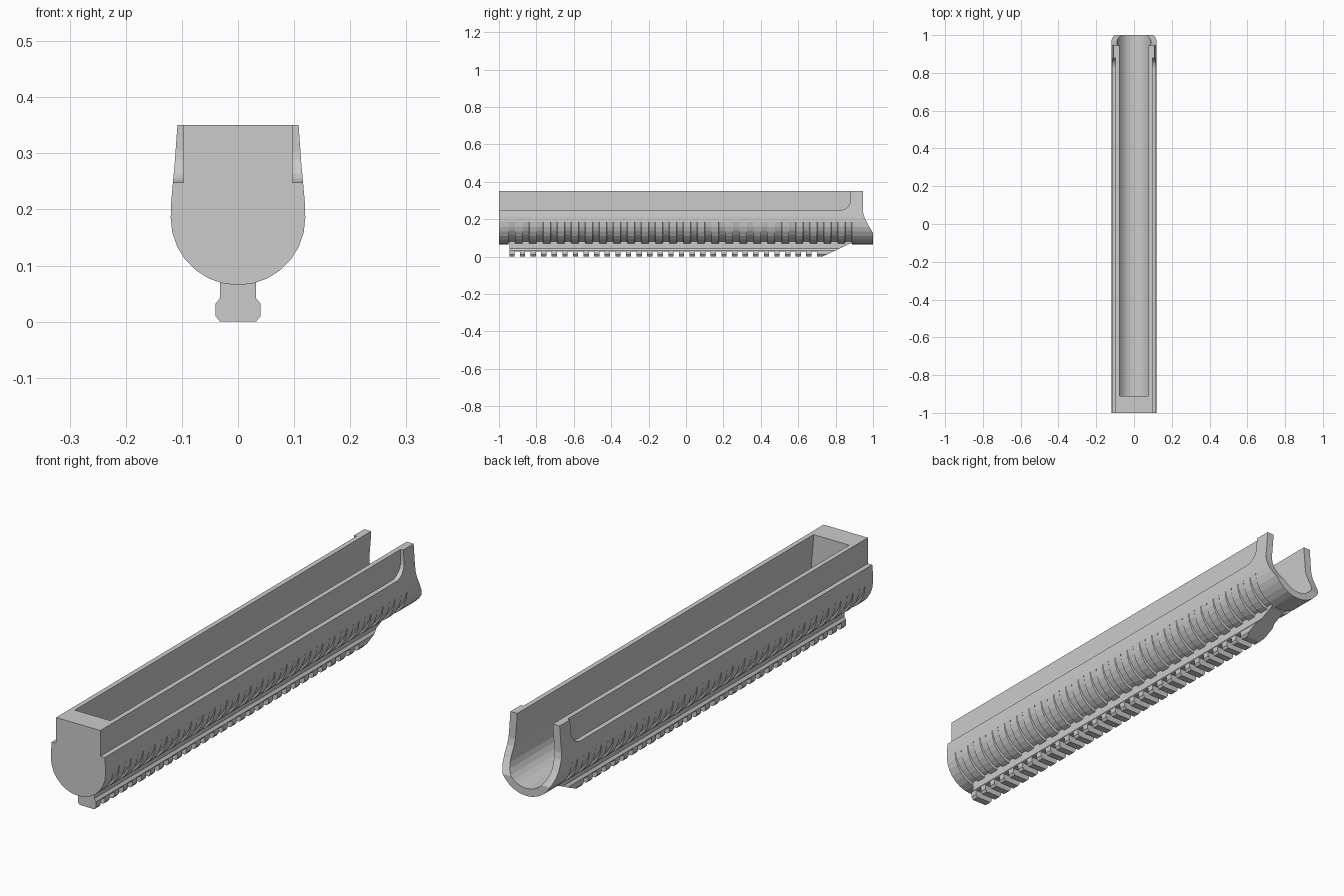
import bpy, bmesh
from math import sin, cos, pi

cube = bpy.data.objects.get("Cube")
if cube:
    bpy.data.objects.remove(cube, do_unlink=True)

grey = bpy.data.materials.new("light grey")
grey.use_nodes = True
grey.diffuse_color = (0.6, 0.6, 0.6, 1)
grey.node_tree.nodes["Principled BSDF"].inputs["Base Color"].default_value = (0.6, 0.6, 0.6, 1)


def loft(bm, rings):
    """Skin a list of matching closed outlines and cap both ends."""
    rows = [[bm.verts.new(p) for p in ring] for ring in rings]
    for a, b in zip(rows, rows[1:]):
        for i in range(len(a)):
            j = (i + 1) % len(a)
            bm.faces.new((a[i], a[j], b[j], b[i]))
    bm.faces.new(rows[0])
    bm.faces.new(rows[-1])


def finish(bm, name):
    bmesh.ops.recalc_face_normals(bm, faces=bm.faces)
    mesh = bpy.data.meshes.new(name)
    bm.to_mesh(mesh)
    bm.free()
    mesh.materials.append(grey)
    obj = bpy.data.objects.new(name, mesh)
    bpy.context.collection.objects.link(obj)
    return obj


def along_y(pts, y):
    return [(x, y, z) for x, z in pts]


def along_x(pts, x):
    return [(x, y, z) for y, z in pts]


def prism(name, pts, place, spans):
    bm = bmesh.new()
    for a, b in spans:
        loft(bm, [place(pts, a), place(pts, b)])
    return finish(bm, name)


def cut(obj, cutter):
    mod = obj.modifiers.new("cut", "BOOLEAN")
    mod.operation = "DIFFERENCE"
    mod.solver = "EXACT"
    mod.object = cutter
    cutter.hide_render = True
    bpy.context.view_layer.objects.active = obj
    bpy.ops.object.modifier_apply(modifier=mod.name)
    bpy.data.objects.remove(cutter, do_unlink=True)


def mirrored(half):
    return half + [(-x, z) for x, z in reversed(half)]


def u_outline(top, radius, centre, dip=0):
    """Rounded trough outline; dip sinks the lower surface into a groove."""
    arc = []
    steps = 14
    for i in range(steps + 1):
        a = pi * i / steps
        r = radius - dip * min(1, 1.4 * sin(a))
        arc.append((r * cos(a), centre - r * sin(a)))
    return top + arc + [(-x, z) for x, z in reversed(top)]


# Handguard shell with crescent finger grooves around the underside
shell_top = [(0.108, 0.35), (0.113, 0.28), (0.119, 0.215)]
plain = u_outline(shell_top, 0.12, 0.185)
groove = u_outline(shell_top, 0.12, 0.185, 0.01)
rings = [along_y(plain, -1)]
for i in range(25):
    y = -0.95 + 0.075 * i
    for outline, offset in ((plain, 0), (groove, 0.002), (groove, 0.035), (plain, 0.037)):
        rings.append(along_y(outline, y + offset))
rings.append(along_y(plain, 1))
bm = bmesh.new()
loft(bm, rings)
shell = finish(bm, "handguard_shell")

# Inner channel, closed at the front and open at the back
channel = u_outline([(0.077, 0.4), (0.078, 0.34), (0.088, 0.22)], 0.09, 0.185)
cut(shell, prism("channel_cutter", channel, along_y, [(-0.91, 1.1)]))

# Side ledges with a rounded rear corner
ledge = [(-1.1, 0.4), (-1.1, 0.248)]
for i in range(7):
    a = pi / 2 * i / 6
    ledge.append((0.825 + 0.055 * sin(a), 0.303 - 0.055 * cos(a)))
ledge.append((0.88, 0.4))
for side in (1, -1):
    cut(shell, prism("ledge_cutter", ledge, along_x, [(side * 0.097, side * 0.2)]))

# Swept back end
sweep = [(0.945, 0.4), (0.945, 0.245), (0.95, 0.22), (0.968, 0.18), (1.003, 0.12), (1.1, 0.12), (1.1, 0.4)]
cut(shell, prism("back_cutter", sweep, along_x, [(-0.3, 0.3)]))

# Accessory rail under the shell
rail_half = [(0.032, 0.084), (0.032, 0.042), (0.04, 0.032), (0.04, 0.01), (0.032, 0)]
rail = prism("under_rail", mirrored(rail_half), along_y, [(-0.945, 0.9)])
ramp = [(0.73, -0.01), (0.73, 0), (0.87, 0.066), (0.91, 0.08), (0.95, 0.08), (0.95, -0.01)]
cut(rail, prism("ramp_cutter", ramp, along_x, [(-0.1, 0.1)]))

# Cross slots between the rail teeth
pitch = 0.0567
slots = [(-0.945 + pitch * (i + 0.5), -0.945 + pitch * (i + 1)) for i in range(29)]
slot = mirrored([(0.06, 0.028), (0.06, -0.02)])
cut(rail, prism("slot_cutter", slot, along_y, slots))
